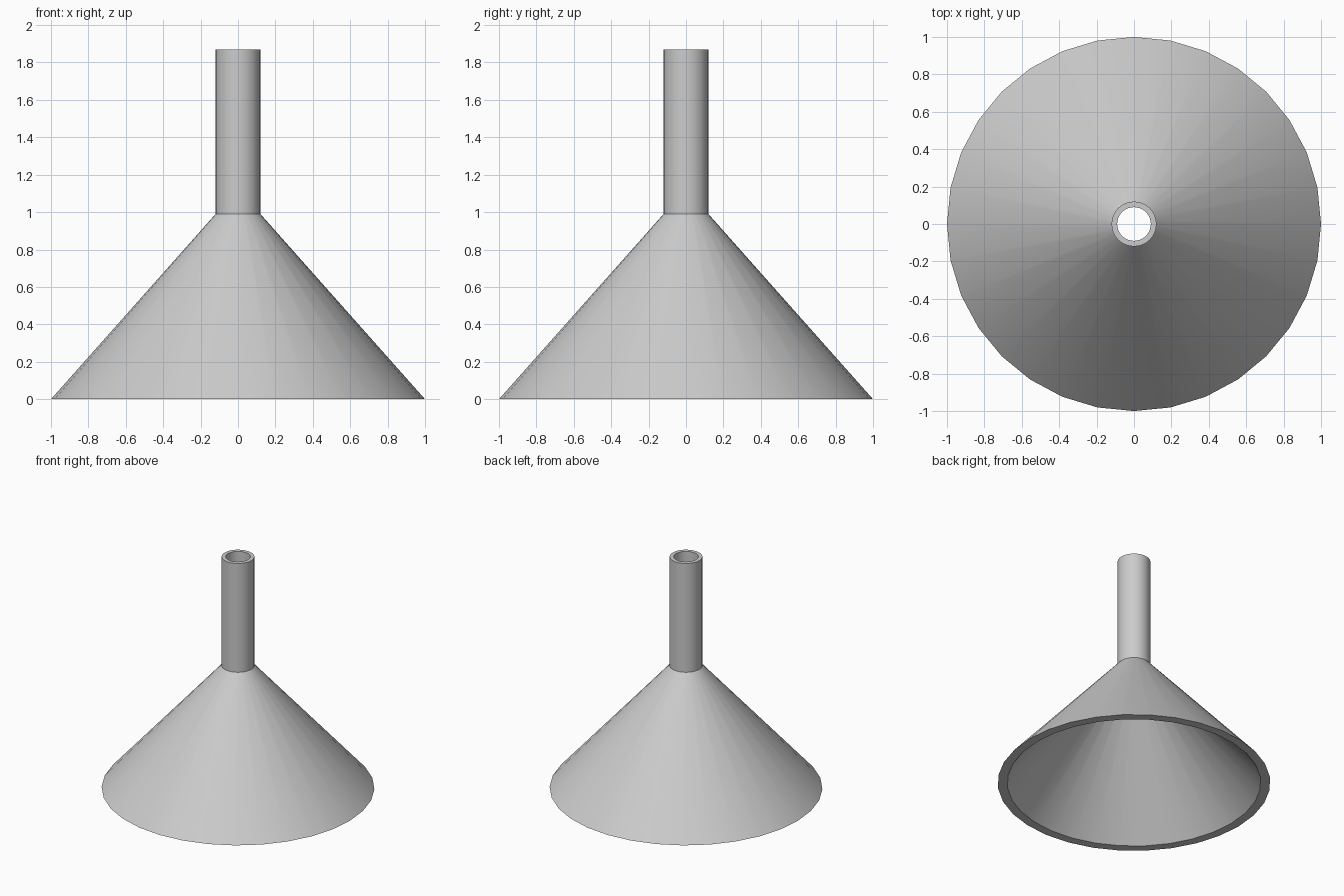
import bpy
import bmesh
from math import cos, sin, radians, tau

SIDES = 32

cube = bpy.data.objects.get("Cube")
if cube:
    bpy.data.objects.remove(cube, do_unlink=True)

# Single grey material
grey = bpy.data.materials.new("plain grey")
grey.use_nodes = True
colour = (0.6, 0.6, 0.6, 1.0)
grey.diffuse_color = colour
grey.node_tree.nodes["Principled BSDF"].inputs["Base Color"].default_value = colour

# Closed wall section (radius, height): outside going up, then inside going down
section = [(1.0, 0.0), (0.12, 0.99), (0.12, 1.87),
           (0.09, 1.87), (0.09, 0.95), (0.93, 0.0)]


def lathe(name, profile, material):
    """Revolve a closed profile about the z axis."""
    bm = bmesh.new()
    rings = [[bm.verts.new((r * cos(tau * i / SIDES), r * sin(tau * i / SIDES), z))
              for i in range(SIDES)] for r, z in profile]
    for k, low in enumerate(rings):
        high = rings[(k + 1) % len(rings)]
        for i in range(SIDES):
            j = (i + 1) % SIDES
            bm.faces.new((low[i], low[j], high[j], high[i]))
    bmesh.ops.recalc_face_normals(bm, faces=bm.faces)
    mesh = bpy.data.meshes.new(name)
    bm.to_mesh(mesh)
    bm.free()
    mesh.materials.append(material)
    obj = bpy.data.objects.new(name, mesh)
    bpy.context.collection.objects.link(obj)
    return obj


# Funnel: hollow cone with its spout, standing on the wide rim
funnel = lathe("funnel", section, grey)
bpy.ops.object.select_all(action="DESELECT")
funnel.select_set(True)
bpy.context.view_layer.objects.active = funnel
bpy.ops.object.shade_smooth_by_angle(angle=radians(30))
